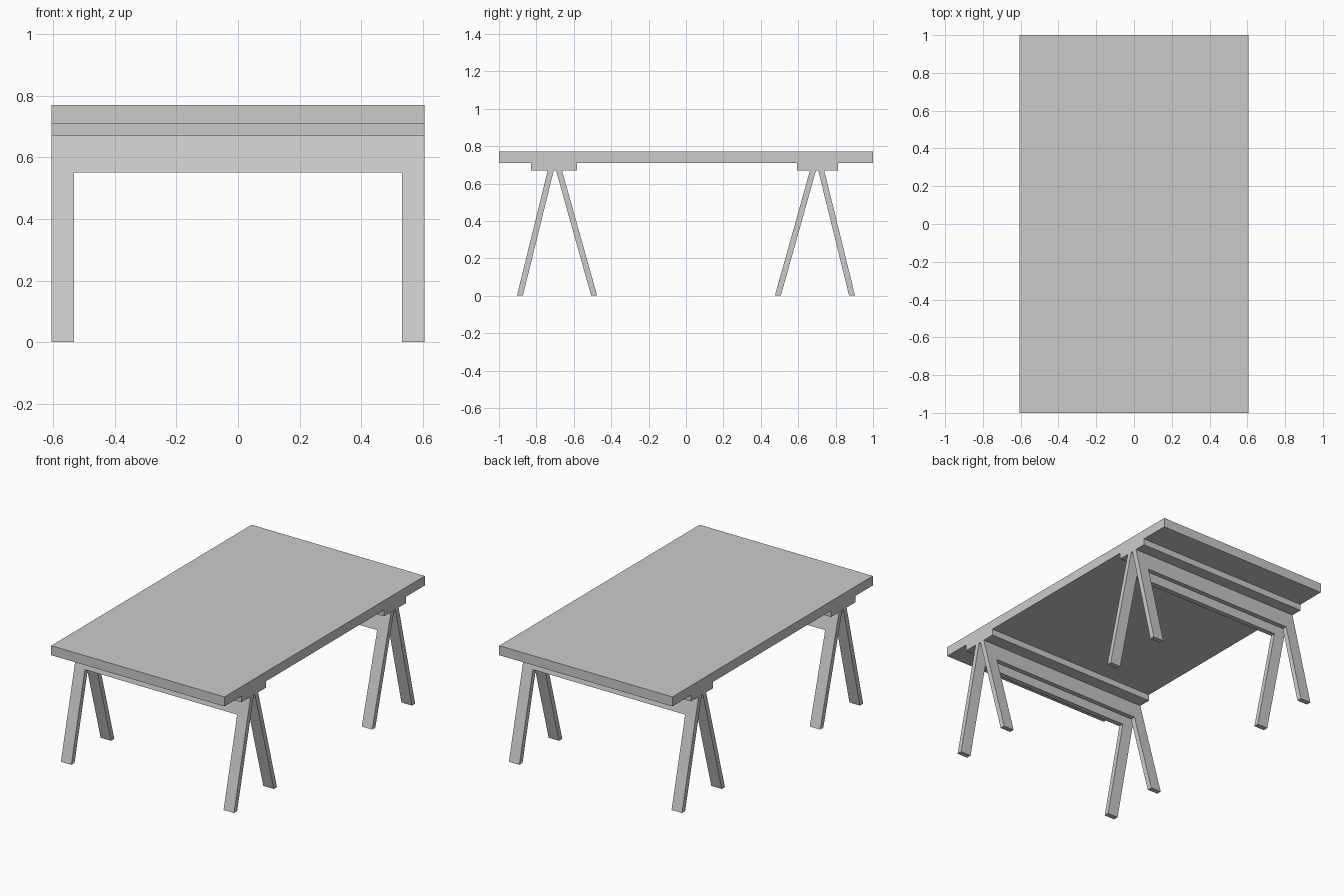
import bpy, bmesh

if "Cube" in bpy.data.objects:
    bpy.data.objects.remove(bpy.data.objects["Cube"])

W = 0.605          # half width of the table
LEG_X = 0.532      # inner face of each leg
TOP_Z, RAIL_Z, APRON_Z = 0.71, 0.67, 0.55


def finish(name, bm):
    bmesh.ops.recalc_face_normals(bm, faces=bm.faces)
    me = bpy.data.meshes.new(name)
    bm.to_mesh(me)
    bm.free()
    ob = bpy.data.objects.new(name, me)
    bpy.context.collection.objects.link(ob)
    return ob


def box(name, y0, y1, z0, z1):
    bm = bmesh.new()
    bmesh.ops.create_cube(bm, size=1)
    for v in bm.verts:
        v.co = (v.co.x * 2 * W,
                y0 + (v.co.y + 0.5) * (y1 - y0),
                z0 + (v.co.z + 0.5) * (z1 - z0))
    return finish(name, bm)


def leg_frame(name, foot, head, thick, side):
    # U-shaped board leaning from the foot line to the head line
    outline = [(-W, 0), (-LEG_X, 0), (-LEG_X, APRON_Z), (LEG_X, APRON_Z),
               (LEG_X, 0), (W, 0), (W, RAIL_Z), (-W, RAIL_Z)]
    bm = bmesh.new()
    rings = []
    for t in (0, thick):
        rings.append([bm.verts.new(
            (x, side * (foot + (head - foot) * z / RAIL_Z + t), z))
            for x, z in outline])
    a, b = rings
    bm.faces.new(a)
    bm.faces.new(b[::-1])
    n = len(outline)
    for i in range(n):
        j = (i + 1) % n
        bm.faces.new((a[i], b[i], b[j], a[j]))
    return finish(name, bm)


# Table top
box("table_top", -1, 1, TOP_Z, 0.77)

# Two trestles: leaning leg frames, a head block and a batten on each side
for label, side, inner, outer in (("front", -1, 0.583, 0.829),
                                  ("back", 1, 0.594, 0.813)):
    leg_frame(label + "_trestle_inner_legs", 0.475, 0.663, 0.032, side)
    leg_frame(label + "_trestle_outer_legs", 0.872, 0.707, 0.032, side)
    for part, p, q in (("inner_batten", inner, 0.663),
                       ("head_block", 0.663, 0.739),
                       ("outer_batten", 0.739, outer)):
        y0, y1 = sorted((side * p, side * q))
        box(label + "_trestle_" + part, y0, y1, RAIL_Z, TOP_Z)
